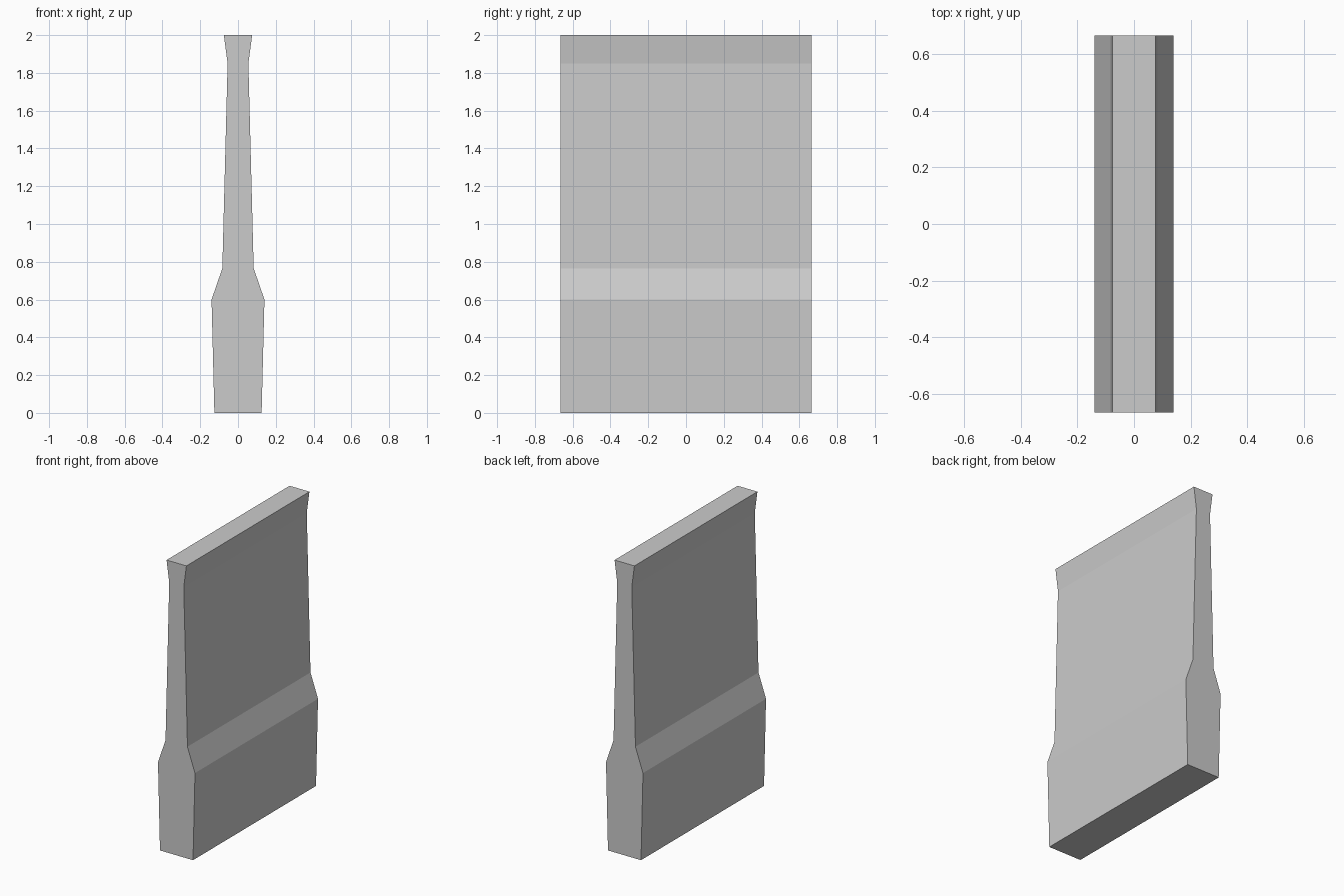
import bpy, bmesh

if "Cube" in bpy.data.objects:
    bpy.data.objects.remove(bpy.data.objects["Cube"])

HALF_LENGTH = 0.665
# Half-widths of the barrier section from base to cap: (x, z)
HALF_PROFILE = [(0.125, 0.0), (0.14, 0.6), (0.083, 0.765), (0.055, 1.85), (0.075, 2.0)]


def extrude_profile(name, points, half_length):
    """Extrude a closed x-z outline along y, centred on y = 0."""
    bm = bmesh.new()
    face = bm.faces.new([bm.verts.new((x, -half_length, z)) for x, z in points])
    result = bmesh.ops.extrude_face_region(bm, geom=[face], use_keep_orig=True)
    moved = [v for v in result["geom"] if isinstance(v, bmesh.types.BMVert)]
    bmesh.ops.translate(bm, verts=moved, vec=(0, 2 * half_length, 0))
    bmesh.ops.recalc_face_normals(bm, faces=bm.faces)
    mesh = bpy.data.meshes.new(name)
    bm.to_mesh(mesh)
    bm.free()
    obj = bpy.data.objects.new(name, mesh)
    bpy.context.collection.objects.link(obj)
    return obj


# Wall barrier: wide foot, tapered wall, flared cap, mirrored left to right
outline = HALF_PROFILE + [(-x, z) for x, z in reversed(HALF_PROFILE)]
extrude_profile("barrier_wall", outline, HALF_LENGTH)
